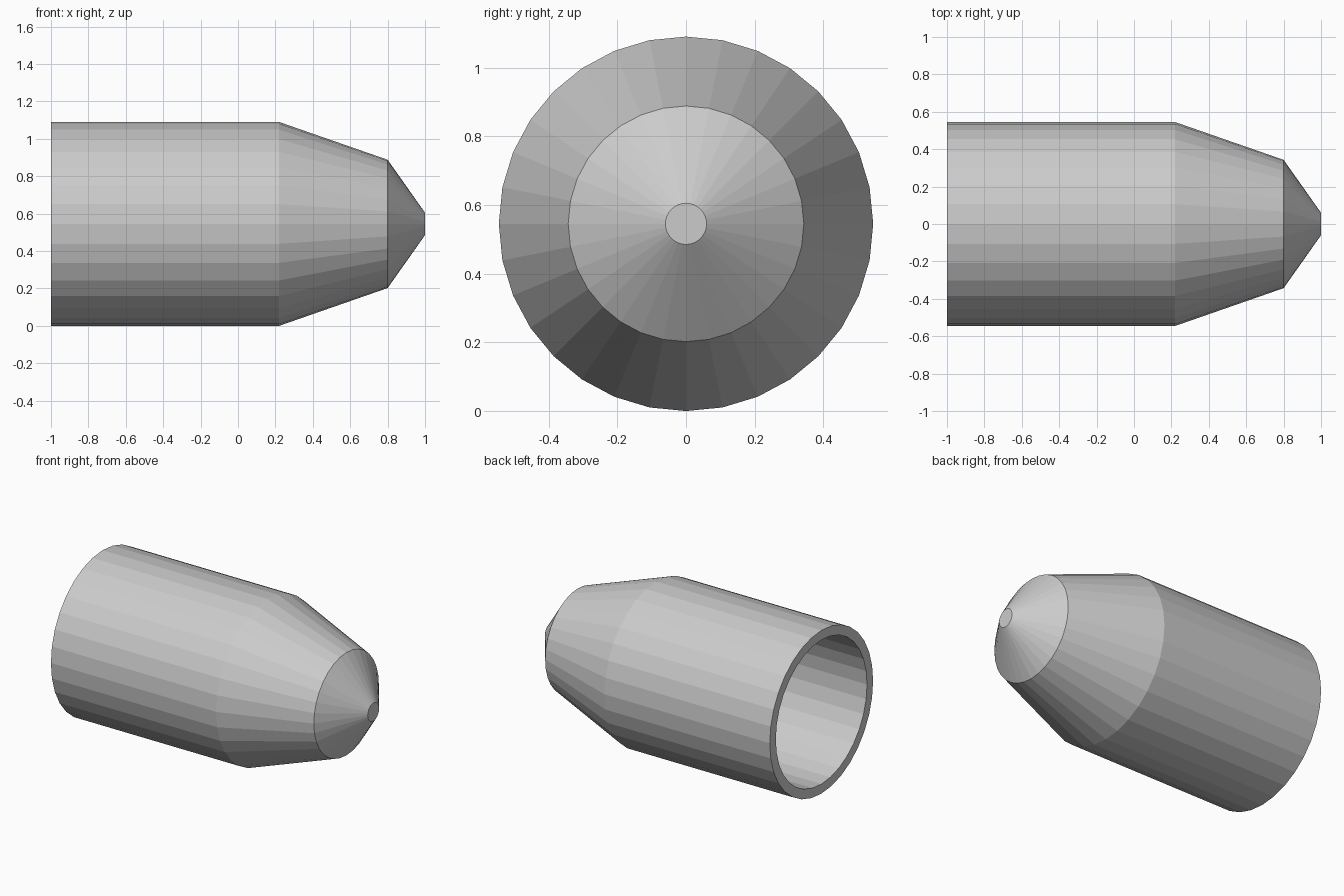
import bpy, bmesh
from math import cos, sin, tau

if "Cube" in bpy.data.objects:
    bpy.data.objects.remove(bpy.data.objects["Cube"])

SIDES = 32
RADIUS = 0.545

# (x, radius) from the open rear rim over the nose, then back along the bore
outer = [(-1.0, RADIUS), (0.22, RADIUS), (0.8, 0.343), (1.0, 0.06)]
inner = [(0.935, 0.04), (0.76, 0.288), (0.21, 0.481), (-1.0, 0.481)]


def ring(bm, x, r):
    return [bm.verts.new((x, r * sin(tau * i / SIDES), RADIUS + r * cos(tau * i / SIDES)))
            for i in range(SIDES)]


def bridge(bm, a, b):
    for i in range(SIDES):
        j = (i + 1) % SIDES
        bm.faces.new((a[i], a[j], b[j], b[i]))


bm = bmesh.new()
outer_rings = [ring(bm, x, r) for x, r in outer]
inner_rings = [ring(bm, x, r) for x, r in inner]

# outer skin and inner skin
for rings in (outer_rings, inner_rings):
    for a, b in zip(rings, rings[1:]):
        bridge(bm, a, b)

# rear rim, flat nose tip and the end of the bore
bridge(bm, inner_rings[-1], outer_rings[0])
bm.faces.new(outer_rings[-1])
bm.faces.new(inner_rings[0])
bmesh.ops.recalc_face_normals(bm, faces=bm.faces)

mesh = bpy.data.meshes.new("hollow_shell")
bm.to_mesh(mesh)
bm.free()
shell = bpy.data.objects.new("hollow_shell", mesh)
bpy.context.collection.objects.link(shell)
